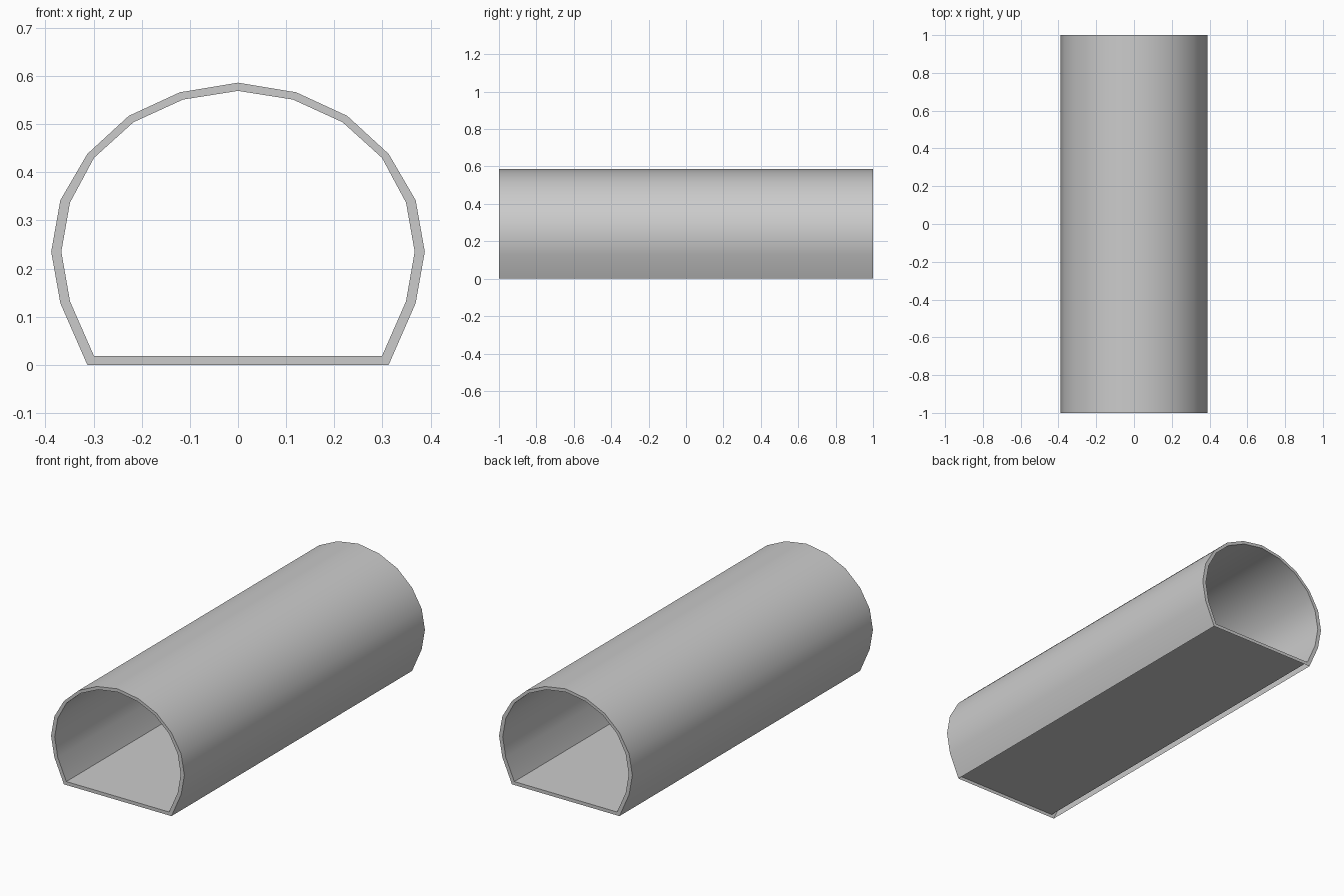
import bpy, bmesh, math

if "Cube" in bpy.data.objects:
    bpy.data.objects.remove(bpy.data.objects["Cube"])

# right half of the cross-section, from crown to floor corner (x, z)
OUTER = [(0, .586), (.121, .566), (.227, .517), (.313, .438),
         (.369, .342), (.388, .235), (.369, .128), (.313, 0)]
INNER = [(0, .569), (.114, .551), (.217, .504), (.299, .430),
         (.349, .337), (.367, .235), (.349, .132), (.299, .018)]


def full(half):
    """Mirror a half profile: left floor corner, over the crown, to the right one."""
    return [(-x, z) for x, z in reversed(half[1:])] + half


bm = bmesh.new()


def ring(half, y):
    return [bm.verts.new((x, y, z)) for x, z in full(half)]


of, ob = ring(OUTER, -1), ring(OUTER, 1)
inf, inb = ring(INNER, -1), ring(INNER, 1)
n = len(of)

for i in range(n):
    j = (i + 1) % n
    # outer shell, left open underneath below the floor sheet
    if j:
        bm.faces.new((of[i], of[j], ob[j], ob[i]))
    # inner lining, including the floor
    bm.faces.new((inf[j], inf[i], inb[i], inb[j]))
    # rims at both ends
    bm.faces.new((of[j], of[i], inf[i], inf[j]))
    bm.faces.new((ob[i], ob[j], inb[j], inb[i]))

bm.normal_update()
mesh = bpy.data.meshes.new("tunnel")
bm.to_mesh(mesh)
bm.free()
tunnel = bpy.data.objects.new("tunnel", mesh)
bpy.context.collection.objects.link(tunnel)

# smooth walls with crisp rims and floor corners
bpy.context.view_layer.objects.active = tunnel
tunnel.select_set(True)
bpy.ops.object.shade_smooth_by_angle(angle=math.radians(40))
